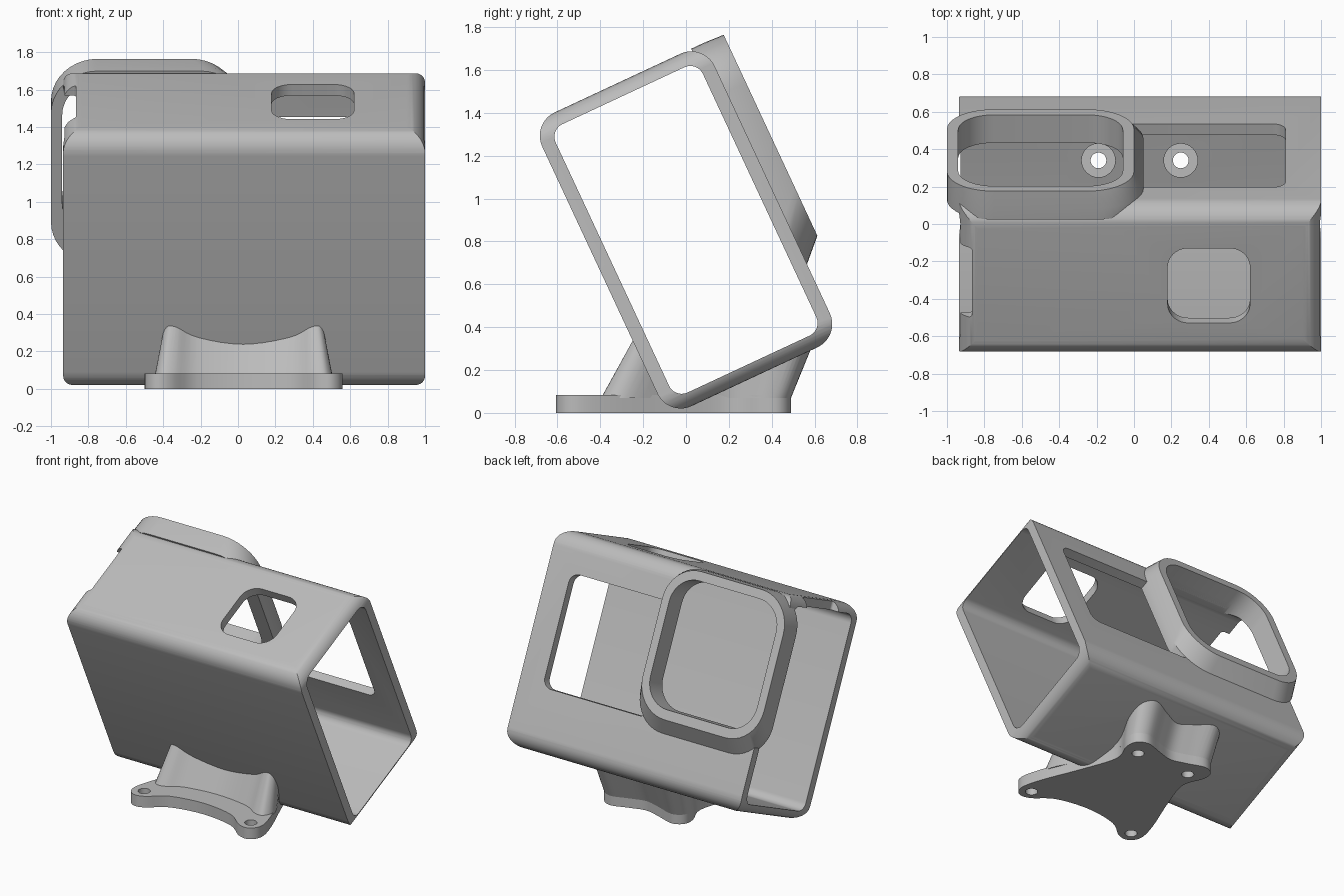
import bpy, bmesh, math
from mathutils import Vector

if "Cube" in bpy.data.objects:
    bpy.data.objects.remove(bpy.data.objects["Cube"])

TILT = math.radians(25)
MID = 0.03                                   # centre of the frame along x
X0, X1 = -0.935, 1.0                         # frame ends
U0, U1, V0, V1 = -0.083, 0.805, 0.018, 1.53  # frame section: depth, height
WALL = 0.065

grey = bpy.data.materials.new("matte_grey")
grey.use_nodes = True
grey.diffuse_color = (0.5, 0.5, 0.5, 1)
grey.node_tree.nodes["Principled BSDF"].inputs["Base Color"].default_value = (0.5, 0.5, 0.5, 1)


def rounded(a0, a1, b0, b1, r, n=10):
    """Rounded rectangle as a list of 2D points."""
    pts = []
    centres = [(a1 - r, b1 - r), (a0 + r, b1 - r), (a0 + r, b0 + r), (a1 - r, b0 + r)]
    for q, (ca, cb) in enumerate(centres):
        for i in range(n + 1):
            t = math.pi / 2 * (q + i / n)
            pts.append((ca + r * math.cos(t), cb + r * math.sin(t)))
    return pts


def loft(name, loops, tilted=True):
    """Closed solid through rings of equal point count."""
    bm = bmesh.new()
    rings = [[bm.verts.new(p) for p in loop] for loop in loops]
    for a, b in zip(rings, rings[1:]):
        for i in range(len(a)):
            j = (i + 1) % len(a)
            bm.faces.new((a[i], a[j], b[j], b[i]))
    bm.faces.new(rings[0])
    bm.faces.new(rings[-1])
    bmesh.ops.recalc_face_normals(bm, faces=bm.faces)
    mesh = bpy.data.meshes.new(name)
    bm.to_mesh(mesh)
    bm.free()
    mesh.materials.append(grey)
    ob = bpy.data.objects.new(name, mesh)
    bpy.context.collection.objects.link(ob)
    if tilted:
        ob.rotation_euler.x = TILT
    return ob


def along_x(name, pts, a, b):
    return loft(name, [[(x, u, v) for u, v in pts] for x in (a, b)])


def along_u(name, pts, a, b):
    return loft(name, [[(x, u, v) for x, v in pts] for u in (a, b)])


def along_v(name, pts, a, b):
    return loft(name, [[(x, u, v) for x, u in pts] for v in (a, b)])


def post(x, y, r, a, b):
    ring = [(x + r * math.cos(t * math.pi / 16), y + r * math.sin(t * math.pi / 16)) for t in range(32)]
    return loft("screw_cutter", [[(px, py, z) for px, py in ring] for z in (a, b)], False)


def cut(ob, cutters, operation="DIFFERENCE"):
    for c in cutters:
        c.hide_render = True
        m = ob.modifiers.new("cut", "BOOLEAN")
        m.operation, m.solver, m.object = operation, "EXACT", c
    bpy.context.view_layer.update()
    deps = bpy.context.evaluated_depsgraph_get()
    mesh = bpy.data.meshes.new_from_object(ob.evaluated_get(deps))
    ob.modifiers.clear()
    ob.data = mesh


def smooth_outline(half, z, steps=5):
    """Mirror half an outline about MID and smooth it into a closed ring."""
    pts = [Vector(p) for p in half] + [Vector((-x, y)) for x, y in half[-2:0:-1]]
    ring, n = [], len(pts)
    for i in range(n):
        a, b, c, d = (pts[(i + k) % n] for k in (-1, 0, 1, 2))
        for s in range(steps):
            t = s / steps
            p = (2 * b + (c - a) * t + (2 * a - 5 * b + 4 * c - d) * t ** 2
                 + (3 * b - a - 3 * c + d) * t ** 3) / 2
            ring.append((p.x + MID, p.y, z))
    return ring


# Tilted open-ended frame with rounded end corners
frame = along_x("frame", rounded(U0, U1, V0, V1, 0.12), X0 - 0.1, X1 + 0.1)
solid = along_x("frame_volume", rounded(U0, U1, V0, V1, 0.12), X0, X1)
inside = along_x("frame_inside", rounded(U0 + WALL, U1 - WALL, V0 + WALL, V1 - WALL, 0.065), -2, 2)
ends = along_u("end_trim", rounded(X0, X1, V0, V1, 0.1), -1, 2)
cut(frame, [ends], "INTERSECT")

# Openings: lens, rear window, top button and end notch
lens = along_u("lens_cutter", rounded(-0.94, -0.06, 0.56, 1.46, 0.19), 0.6, 1.2)
window = along_u("window_cutter", rounded(-0.055, 0.81, 0.46, 1.26, 0.07), 0.6, 1.2)
button = along_v("button_cutter", rounded(0.18, 0.62, 0.13, 0.57, 0.11), 1.3, 1.8)
notch = along_v("notch_cutter", rounded(-1.1, -0.865, 0.16, 0.57, 0.02), 1.4, 1.8)

# Screw positions: wide pair in front, narrow pair behind
back_screws = [(MID + s * 0.22, 0.34) for s in (-1, 1)]
front_screws = [(MID + s * 0.44, -0.52) for s in (-1, 1)]
shafts = [post(x, y, 0.042, -0.1, 0.6) for x, y in back_screws + front_screws]
bores = [post(x, y, 0.09, 0.083, 0.5) for x, y in back_screws]
cut(frame, [inside, lens, window, button, notch] + bores)

# Raised surround of the lens opening, flared where it meets the frame
foot = rounded(-1.0, 0.05, 0.39, V1, 0.25)
tip = rounded(-1.0, 0.0, 0.49, V1 - 0.005, 0.25)
surround = loft("lens_surround", [[(x, u, v) for x, v in pts]
                                  for pts, u in ((foot, U1 - WALL), (foot, U1), (tip, 0.905))])
cut(surround, [lens])

# Mounting plate with splayed front ears
rear = [(0.29, 0.2), (0.34, 0.36), (0.33, 0.45), (0.25, 0.49), (0.12, 0.45), (0, 0.42)]
plate = loft("mount_plate", [smooth_outline(
    [(0, -0.45), (0.25, -0.49), (0.39, -0.59), (0.48, -0.6), (0.53, -0.52), (0.49, -0.35),
     (0.37, -0.05)] + rear, z) for z in (0, 0.083)], False)
cut(plate, shafts)

# Waisted pedestal between the plate and the frame
low = [(0, -0.29), (0.25, -0.32), (0.38, -0.39), (0.45, -0.38), (0.47, -0.28), (0.36, -0.05)] + rear
high = [(0, -0.15), (0.25, -0.19), (0.36, -0.24), (0.41, -0.24), (0.42, -0.17), (0.37, 0),
        (0.31, 0.26), (0.36, 0.44), (0.35, 0.55), (0.26, 0.6), (0.12, 0.56), (0, 0.53)]
pedestal = loft("pedestal", [smooth_outline(low, 0.07), smooth_outline(high, 0.34)], False)
cut(pedestal, [solid] + bores + shafts)

for c in [solid, inside, ends, lens, window, button, notch] + shafts + bores:
    bpy.data.objects.remove(c)

# Smooth rounded areas, keep edges crisp
bpy.ops.object.select_all(action="DESELECT")
for ob in (frame, surround, plate, pedestal):
    ob.select_set(True)
    bpy.context.view_layer.objects.active = ob
bpy.ops.object.shade_smooth_by_angle(angle=math.radians(30))
